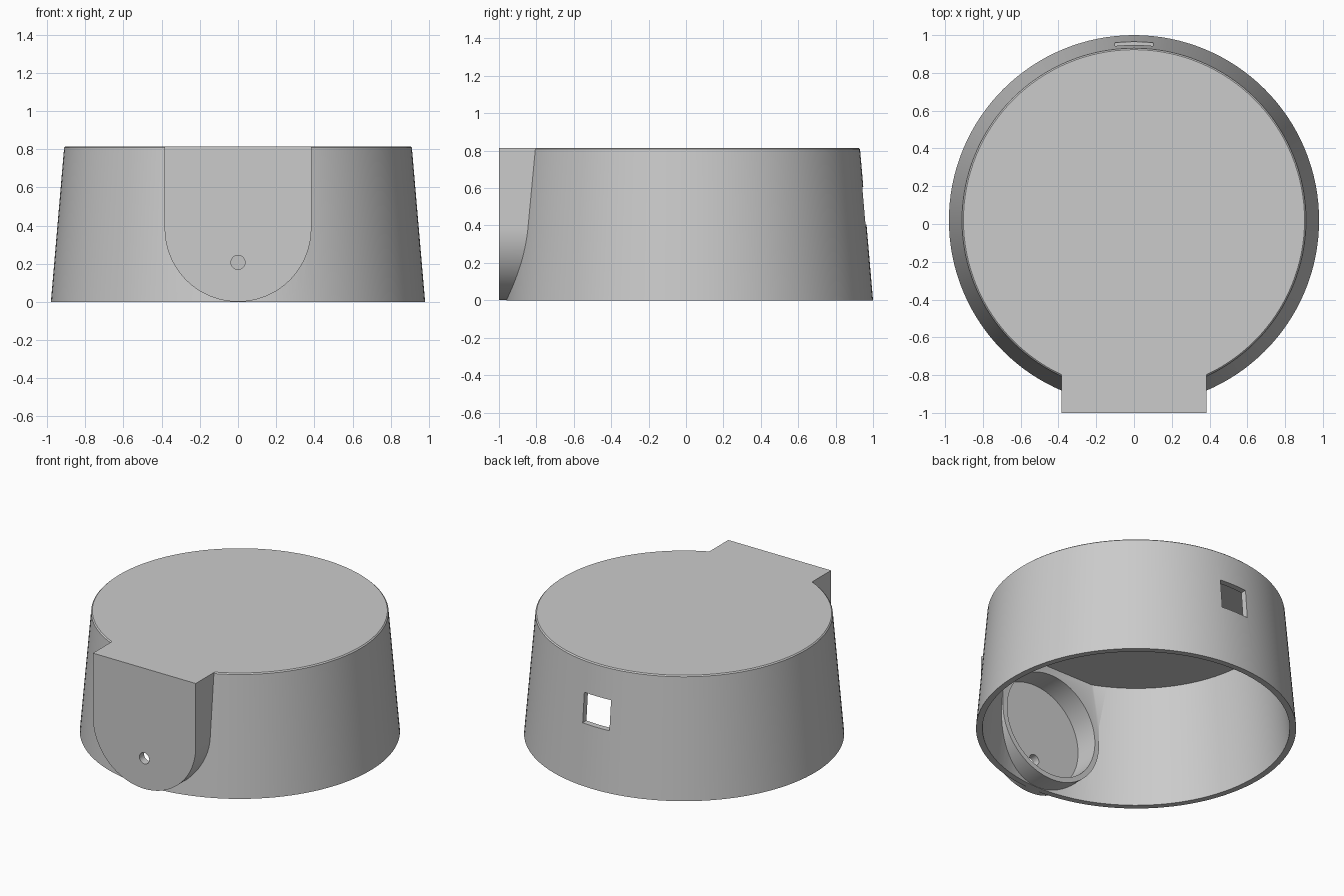
import bpy, bmesh
from math import sin, cos, pi, radians
from mathutils import Matrix

if "Cube" in bpy.data.objects:
    bpy.data.objects.remove(bpy.data.objects["Cube"], do_unlink=True)

HEIGHT = 0.815
AXIS_Y = 0.02
POCKET_R = 0.385

grey = bpy.data.materials.new("plain grey")
grey.use_nodes = True
grey.diffuse_color = (0.6, 0.6, 0.6, 1)
grey.node_tree.nodes["Principled BSDF"].inputs["Base Color"].default_value = (0.6, 0.6, 0.6, 1)


def to_object(name, bm):
    bmesh.ops.recalc_face_normals(bm, faces=bm.faces)
    mesh = bpy.data.meshes.new(name)
    bm.to_mesh(mesh)
    bm.free()
    mesh.materials.append(grey)
    obj = bpy.data.objects.new(name, mesh)
    bpy.context.collection.objects.link(obj)
    return obj


def cone(name, r_low, r_high, z_low, z_high, chamfer=0):
    bm = bmesh.new()
    place = Matrix.Translation((0, AXIS_Y, (z_low + z_high) / 2))
    bmesh.ops.create_cone(bm, cap_ends=True, segments=128, radius1=r_low,
                          radius2=r_high, depth=z_high - z_low, matrix=place)
    if chamfer:
        rim = [e for e in bm.edges if all(v.co.z > z_high - 0.001 for v in e.verts)]
        bmesh.ops.bevel(bm, geom=rim, offset=chamfer, segments=1, affect='EDGES')
    return to_object(name, bm)


def prism(name, outline, y_front, y_back):
    """Extrude an outline of (x, z) points along y."""
    bm = bmesh.new()
    face = bm.faces.new([bm.verts.new((x, y_front, z)) for x, z in outline])
    new = bmesh.ops.extrude_face_region(bm, geom=[face])["geom"]
    verts = [g for g in new if isinstance(g, bmesh.types.BMVert)]
    bmesh.ops.translate(bm, verts=verts, vec=(0, y_back - y_front, 0))
    return to_object(name, bm)


def arc(r, z, start, end, n):
    return [(r * cos(start + (end - start) * i / n), z + r * sin(start + (end - start) * i / n))
            for i in range(n + 1)]


def combine(target, tool, operation):
    mod = target.modifiers.new("join", 'BOOLEAN')
    mod.operation = operation
    mod.solver = 'EXACT'
    mod.object = tool
    bpy.context.view_layer.objects.active = target
    bpy.ops.object.modifier_apply(modifier=mod.name)
    bpy.data.objects.remove(tool, do_unlink=True)


# Tapered hollow shell, open underneath
shell = cone("tapered_shell", 0.98, 0.91, 0, HEIGHT, 0.007)
combine(shell, cone("shell_hollow", 0.949, 0.873, -0.1, 0.787), 'DIFFERENCE')

# Round-bottomed front housing with a flat face
housing = arc(POCKET_R - 0.001, POCKET_R, pi, 2 * pi, 64)
housing += [(POCKET_R - 0.001, HEIGHT), (0.001 - POCKET_R, HEIGHT)]
combine(shell, prism("front_housing", housing, -1, -0.79), 'UNION')

# Round pocket inside the housing
combine(shell, prism("round_pocket", arc(0.35, POCKET_R, 0, 2 * pi, 96)[:-1], -0.95, -0.6),
        'DIFFERENCE')

# Small hole through the front face
combine(shell, prism("pin_hole", arc(0.037, 0.207, 0, 2 * pi, 32)[:-1], -1.1, -0.9), 'DIFFERENCE')

# Square opening in the back wall
square = [(-0.1, 0.405), (0.1, 0.405), (0.1, 0.605), (-0.1, 0.605)]
combine(shell, prism("back_opening", square, 0.8, 1.1), 'DIFFERENCE')

bpy.ops.object.select_all(action='DESELECT')
shell.select_set(True)
bpy.context.view_layer.objects.active = shell
bpy.ops.object.shade_smooth_by_angle(angle=radians(25))
